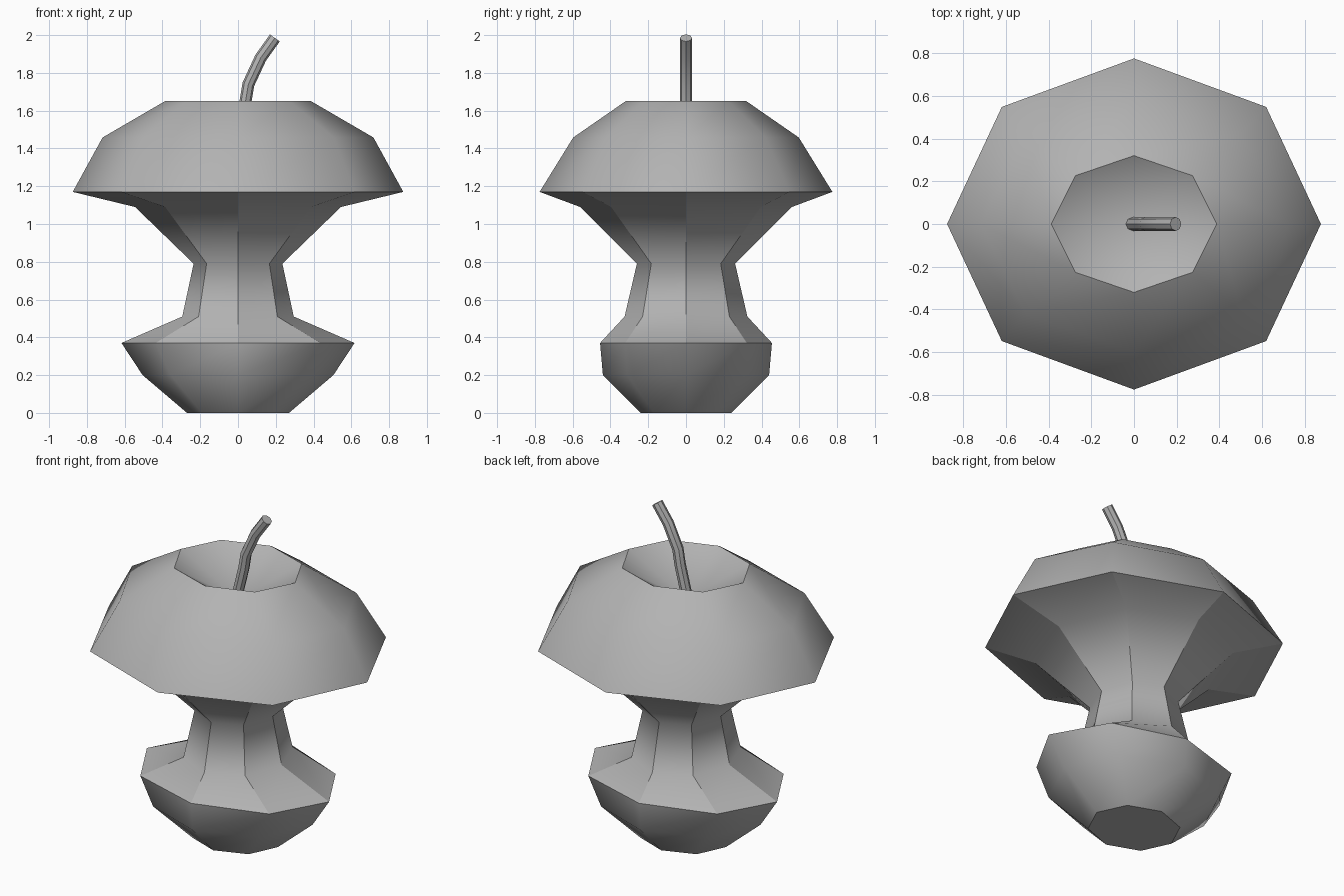
import bpy, bmesh, math
from mathutils import Vector

if "Cube" in bpy.data.objects:
    bpy.data.objects.remove(bpy.data.objects["Cube"])

SIDES = 8
grey = bpy.data.materials.new("dark_grey")
grey.diffuse_color = (0.45, 0.45, 0.45, 1)
grey.use_nodes = True
grey.node_tree.nodes["Principled BSDF"].inputs["Base Color"].default_value = grey.diffuse_color


def finish(name, bm):
    bmesh.ops.recalc_face_normals(bm, faces=bm.faces)
    mesh = bpy.data.meshes.new(name)
    bm.to_mesh(mesh)
    bm.free()
    mesh.materials.append(grey)
    obj = bpy.data.objects.new(name, mesh)
    bpy.context.collection.objects.link(obj)
    return obj


def bridge(bm, a, b, ridged=False):
    n = len(a)
    for i in range(n):
        j = (i + 1) % n
        bm.faces.new((a[i], a[j], b[j], b[i])).smooth = True
    if ridged:
        for u, v in zip(a, b):
            bm.edges.get((u, v)).smooth = False


def sharpen(bm, ring):
    for i, v in enumerate(ring):
        bm.edges.get((v, ring[(i + 1) % len(ring)])).smooth = False


# Eaten apple body: elliptical rings (x radius, y radius, height, sharp rim)
PROFILE = [
    (0.27, 0.24, 0.0, True),
    (0.505, 0.44, 0.20, False),
    (0.617, 0.455, 0.37, True),
    (0.295, 0.325, 0.51, False),
    (0.235, 0.26, 0.79, False),
    (0.545, 0.56, 1.09, False),
    (0.875, 0.775, 1.17, True),
    (0.717, 0.597, 1.458, False),
    (0.387, 0.32, 1.65, True),
]
bm = bmesh.new()
rings = []
for rx, ry, z, _ in PROFILE:
    angles = [2 * math.pi * i / SIDES for i in range(SIDES)]
    rings.append([bm.verts.new((rx * math.cos(t), ry * math.sin(t), z)) for t in angles])
# The bitten neck keeps its upright ridges sharp
for k, (lower, upper) in enumerate(zip(rings, rings[1:])):
    bridge(bm, lower, upper, ridged=2 <= k <= 5)
bm.faces.new(rings[0])
# Hollow around the stem
pit = bm.verts.new((0, 0, 1.45))
for i in range(SIDES):
    bm.faces.new((rings[-1][i], rings[-1][(i + 1) % SIDES], pit)).smooth = True
for ring, row in zip(rings, PROFILE):
    if row[3]:
        sharpen(bm, ring)
finish("apple_core", bm)

# Bent stem: ridged octagon swept along a path in the xz plane
PATH = [Vector(p) for p in ((-0.01, 0, 1.45), (0.04, 0, 1.65), (0.055, 0, 1.74),
                            (0.12, 0, 1.88), (0.195, 0, 1.985))]
bm = bmesh.new()
rings = []
for k, p in enumerate(PATH):
    d = (PATH[min(k + 1, len(PATH) - 1)] - PATH[max(k - 1, 0)]).normalized()
    side = Vector((d.z, 0, -d.x))
    rings.append([bm.verts.new(p + 0.032 * (side * math.cos(t) + Vector((0, 1, 0)) * math.sin(t)))
                  for t in (2 * math.pi * i / SIDES for i in range(SIDES))])
for lower, upper in zip(rings, rings[1:]):
    bridge(bm, lower, upper, ridged=True)
for ring in (rings[0], rings[-1]):
    bm.faces.new(ring)
    sharpen(bm, ring)
finish("stem", bm)
